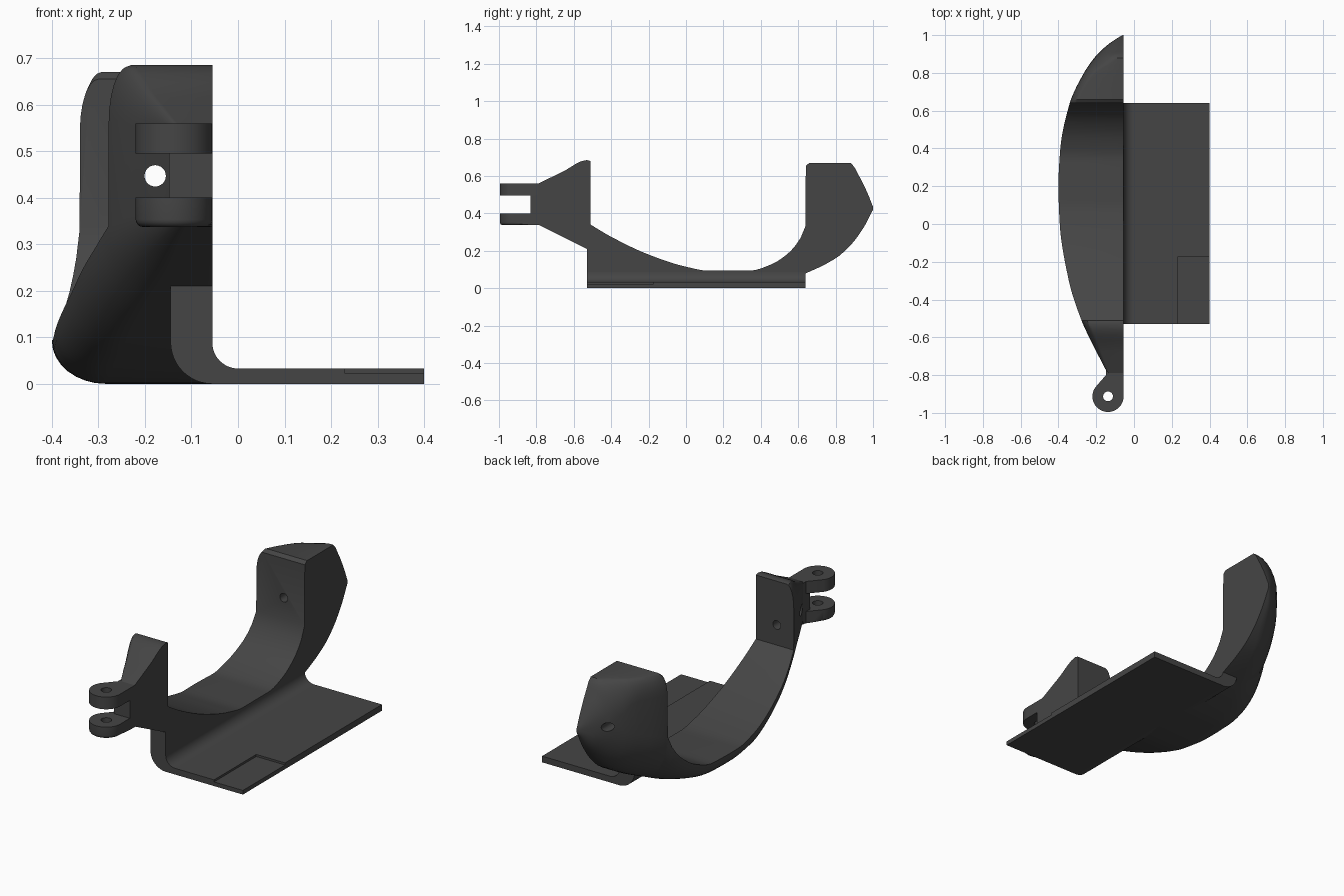
import bpy, bmesh, math
from mathutils import Vector

if "Cube" in bpy.data.objects:
    bpy.data.objects.remove(bpy.data.objects["Cube"], do_unlink=True)

mat = bpy.data.materials.new("dark_grey")
mat.use_nodes = True
GREY = (0.06, 0.06, 0.06, 1)
mat.diffuse_color = GREY
mat.node_tree.nodes["Principled BSDF"].inputs["Base Color"].default_value = GREY

FACE = -0.055   # flat inner side of the cradle


def finish(name, bm):
    bmesh.ops.remove_doubles(bm, verts=bm.verts, dist=1e-5)
    bmesh.ops.recalc_face_normals(bm, faces=bm.faces)
    me = bpy.data.meshes.new(name)
    bm.to_mesh(me)
    bm.free()
    ob = bpy.data.objects.new(name, me)
    bpy.context.collection.objects.link(ob)
    me.materials.append(mat)
    return ob


def activate(ob):
    bpy.ops.object.select_all(action='DESELECT')
    ob.select_set(True)
    bpy.context.view_layer.objects.active = ob


def smooth(ob, angle=28):
    activate(ob)
    bpy.ops.object.shade_smooth_by_angle(angle=math.radians(angle))


def prism(name, pts, axis, a, b):
    """Extrude a 2D outline from a to b along an axis."""
    place = {'x': lambda p, t: (t, p[0], p[1]),
             'y': lambda p, t: (p[0], t, p[1]),
             'z': lambda p, t: (p[0], p[1], t)}[axis]
    bm = bmesh.new()
    lo = [bm.verts.new(place(p, a)) for p in pts]
    hi = [bm.verts.new(place(p, b)) for p in pts]
    bm.faces.new(lo)
    bm.faces.new(hi)
    for i in range(len(pts)):
        j = (i + 1) % len(pts)
        bm.faces.new((lo[i], lo[j], hi[j], hi[i]))
    return finish(name, bm)


def arc(cx, cy, r, a0, a1, n=12):
    return [(cx + r * math.cos(math.radians(a0 + (a1 - a0) * i / n)),
             cy + r * math.sin(math.radians(a0 + (a1 - a0) * i / n))) for i in range(n + 1)]


def cut(ob, cutter):
    mod = ob.modifiers.new("cut", 'BOOLEAN')
    mod.operation = 'DIFFERENCE'
    mod.solver = 'EXACT'
    mod.object = cutter
    activate(ob)
    bpy.ops.object.modifier_apply(modifier=mod.name)
    bpy.data.objects.remove(cutter, do_unlink=True)


def curve(keys, t):
    """Smooth interpolation through (position, value) keys."""
    if t <= keys[0][0]:
        return keys[0][1]
    if t >= keys[-1][0]:
        return keys[-1][1]
    i = max(k for k in range(len(keys) - 1) if keys[k][0] <= t)

    def slope(k):
        if k == 0 or k == len(keys) - 1:
            k0, k1 = (0, 1) if k == 0 else (k - 1, k)
            return (keys[k1][1] - keys[k0][1]) / (keys[k1][0] - keys[k0][0])
        d0 = (keys[k][1] - keys[k-1][1]) / (keys[k][0] - keys[k-1][0])
        d1 = (keys[k+1][1] - keys[k][1]) / (keys[k+1][0] - keys[k][0])
        return 0 if d0 * d1 <= 0 else 2 * d0 * d1 / (d0 + d1)
    (x0, v0), (x1, v1) = keys[i], keys[i + 1]
    h = x1 - x0
    s = (t - x0) / h
    return ((2*s**3 - 3*s*s + 1) * v0 + (s**3 - 2*s*s + s) * h * slope(i)
            + (3*s*s - 2*s**3) * v1 + (s**3 - s*s) * h * slope(i + 1))


# Cradle body: curves along y that drive a lofted cross-section
outer_x = [(-.79, -.14), (-.65, -.212), (-.51, -.278), (-.3, -.345), (0, -.393), (.2, -.4),
           (.4, -.39), (.64, -.34), (.8, -.265), (.88, -.21), (.94, -.15), (.98, -.095), (1, -.06)]
bottom = [(-.79, .34), (-.66, .275), (-.53, .21), (-.4, .145), (-.2, .06), (0, .01), (.15, 0),
          (.3, 0), (.5, .03), (.64, .08), (.8, .16), (.88, .23), (.95, .325), (1, .42)]
top_front = [(-.79, .56), (-.66, .6225), (-.53, .685), (-.51, .68)]
top_channel = [(-.51, .34), (-.4, .275), (-.2, .18), (0, .115), (.12, .094), (.34, .094),
               (.45, .125), (.55, .19), (.61, .265), (.64, .335)]
top_rear = [(.643, .655), (.66, .67), (.88, .67), (.92, .61), (.97, .51), (1, .435)]
low_h = [(-.79, .03), (-.51, .13), (0, .1), (.3, .092), (.64, .25), (.88, .2), (1, .007)]
low_w = [(-.79, .03), (-.51, .1), (.3, .12), (.64, .17), (.88, .12), (1, .004)]
high_h = [(-.79, .01), (-.51, .12), (.64, .11), (.8, .11), (.88, .18), (.95, .1), (1, .006)]
high_w = [(-.79, .01), (-.51, .04), (.64, .04), (.8, .06), (.88, .13), (.95, .07), (1, .004)]


def span(a, b, n):
    return [a + (b - a) * i / n for i in range(n + 1)]


stations = [(y, top_front, True) for y in span(-.79, -.53, 9) + [-.518, -.51]]
stations += [(y, top_channel, False) for y in span(-.5095, .639, 44)]
stations += [(y, top_rear, True) for y in [.6405, .65, .66] + span(.7, .88, 6) + span(.9, 1, 9)]

bm = bmesh.new()
rings = []
for y, top, rounded in stations:
    x, zb, zt = curve(outer_x, y), curve(bottom, y), curve(top, y)
    hb = min(curve(low_h, y), (zt - zb) * .98)
    wb = min(curve(low_w, y), FACE - x - .0005)
    ht = min(curve(high_h, y), zt - zb - hb) if rounded else .0004
    wt = min(curve(high_w, y), FACE - x - .0005) if rounded else .0004
    pts = [(FACE, zb)]
    for a in span(0, math.pi / 2, 8):
        pts.append((x + wb - wb * math.sin(a), zb + hb - hb * math.cos(a)))
    for a in span(0, math.pi / 2, 6):
        pts.append((x + wt - wt * math.cos(a), zt - ht + ht * math.sin(a)))
    pts.append((FACE, zt))
    rings.append([bm.verts.new((p[0], y, p[1])) for p in pts])
for r0, r1 in zip(rings, rings[1:]):
    for i in range(len(r0)):
        j = (i + 1) % len(r0)
        bm.faces.new((r0[i], r0[j], r1[j], r1[i]))
bm.faces.new(rings[0])
bm.faces.new(rings[-1])
cradle = finish("cradle", bm)
# Pin hole running through both end walls
cut(cradle, prism("pin_cutter", arc(-.178, .447, .023, 0, 345, 23), 'y', -.95, 1.1))
smooth(cradle)

# Base plate with curved root and a shallow corner recess
profile = [(.4, 0), (.4, .033)] + arc(0, .088, .055, 270, 180) + arc(FACE, .09, .09, 180, 270)
plate = prism("base_plate", profile, 'y', -.53, .64)
cut(plate, prism("recess_cutter", [(.23, -.6), (.5, -.6), (.5, -.175), (.23, -.175)], 'z', .022, .1))
smooth(plate)

# Upright web joining the plate to the front of the cradle
prism("upright_web", [(-.53, .088), (-.53, .212), (-.4, .2), (-.2, .12), (-.1, .088)],
      'x', -.145, FACE)

# Hinge: two lugs with a bored eye and a web between them
lug_outline = [(FACE, -.775), (-.14, -.775), (-.14, -.79)] + arc(-.1375, -.9125, .0825, 145, 360, 28)
for name, z0, z1 in (("lower_lug", .337, .4), ("upper_lug", .495, .56)):
    lug = prism(name, lug_outline, 'z', z0, z1)
    if name == "lower_lug":
        # Round the underside rim
        bm = bmesh.new()
        bm.from_mesh(lug.data)
        rim = [e for e in bm.edges if all(v.co.z < z0 + .001 and v.co.y < -.8 for v in e.verts)]
        bmesh.ops.bevel(bm, geom=rim, offset=.016, segments=4, profile=.5, affect='EDGES')
        bm.to_mesh(lug.data)
        bm.free()
    cut(lug, prism("eye_cutter", arc(-.1375, -.9125, .026, 0, 345, 23), 'z', .2, .7))
    smooth(lug)
prism("hinge_web", [(-.148, -.832), (FACE, -.832), (FACE, -.775), (-.148, -.775)], 'z', .34, .56)
